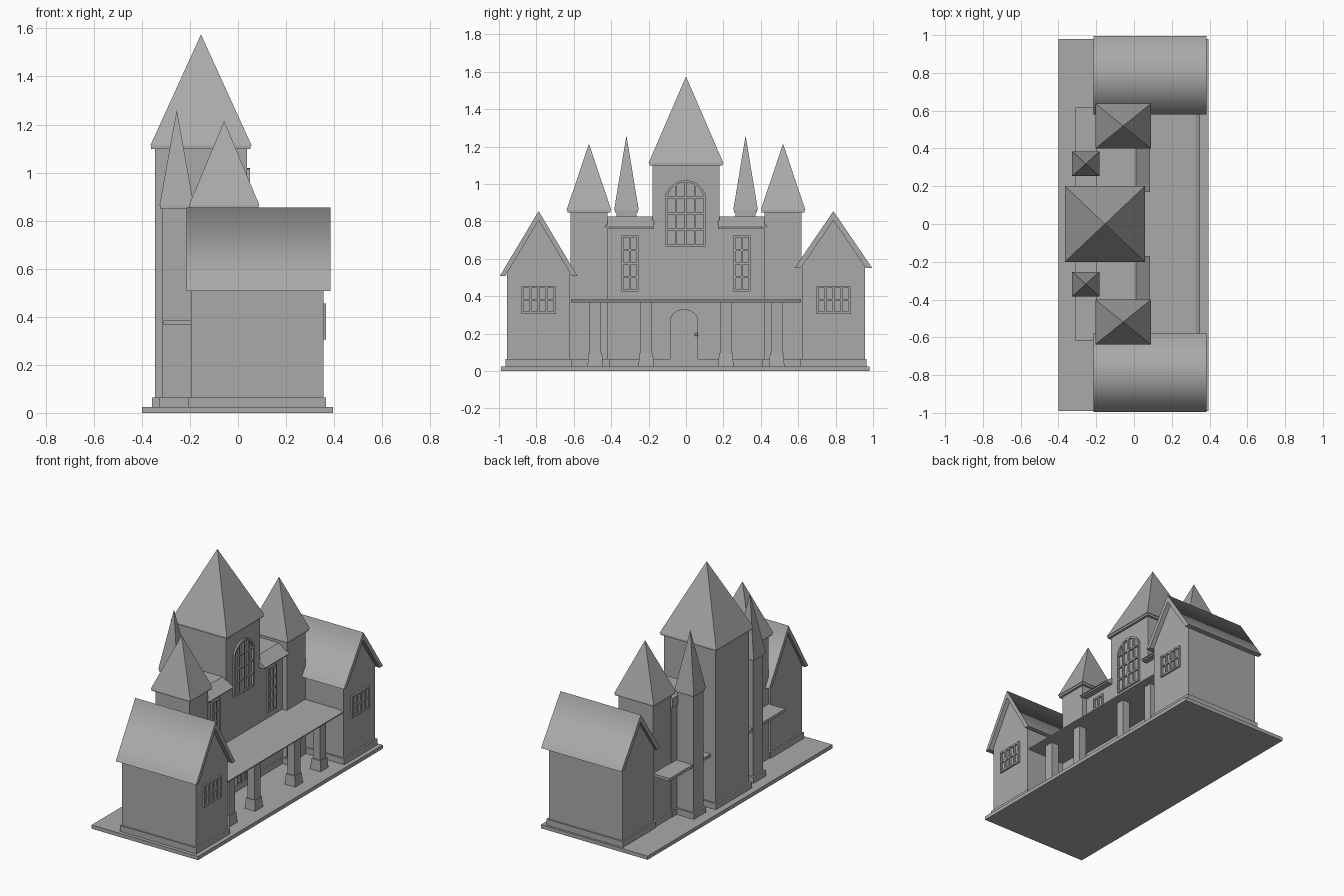
import bpy, bmesh, math

cube = bpy.data.objects.get("Cube")
if cube:
    bpy.data.objects.remove(cube, do_unlink=True)

GREY = (0.4, 0.4, 0.4, 1)
stone = bpy.data.materials.new("stone_grey")
stone.use_nodes = True
stone.diffuse_color = GREY
stone.node_tree.nodes["Principled BSDF"].inputs["Base Color"].default_value = GREY


def finish(name, bm):
    bmesh.ops.recalc_face_normals(bm, faces=bm.faces[:])
    mesh = bpy.data.meshes.new(name)
    bm.to_mesh(mesh)
    bm.free()
    mesh.materials.append(stone)
    ob = bpy.data.objects.new(name, mesh)
    bpy.context.collection.objects.link(ob)
    return ob


def add_frustum(bm, bottom, top, z0, z1):
    """Box between two rectangles (x0, x1, y0, y1)."""
    def ring(r, z):
        return [bm.verts.new((r[a], r[b], z)) for a, b in ((0, 2), (1, 2), (1, 3), (0, 3))]
    lo, hi = ring(bottom, z0), ring(top, z1)
    bm.faces.new(lo)
    bm.faces.new(hi)
    for i in range(4):
        j = (i + 1) % 4
        bm.faces.new((lo[i], lo[j], hi[j], hi[i]))


def box(name, rect, z0, z1):
    bm = bmesh.new()
    add_frustum(bm, rect, rect, z0, z1)
    return finish(name, bm)


def grow(rect, d):
    return (rect[0] - d, rect[1] + d, rect[2] - d, rect[3] + d)


def prism(name, points, start, end, axis="x", smooth_up=False):
    """Extrude a (y, z) profile along x, or an (x, z) profile along y."""
    def place(p, t):
        return (t, p[0], p[1]) if axis == "x" else (p[0], t, p[1])
    bm = bmesh.new()
    a = [bm.verts.new(place(p, start)) for p in points]
    b = [bm.verts.new(place(p, end)) for p in points]
    bm.faces.new(a)
    bm.faces.new(b)
    for i in range(len(a)):
        j = (i + 1) % len(a)
        bm.faces.new((a[i], a[j], b[j], b[i]))
    bmesh.ops.recalc_face_normals(bm, faces=bm.faces[:])
    if smooth_up:
        for f in bm.faces:
            f.smooth = f.normal.z > 0.2
    return finish(name, bm)


def spire(name, rect, z, apex):
    """Pyramid roof standing on a thin eave slab."""
    box(name + "_eave", grow(rect, -0.004), z - 0.014, z)
    bm = bmesh.new()
    base = [bm.verts.new((rect[a], rect[b], z)) for a, b in ((0, 2), (1, 2), (1, 3), (0, 3))]
    tip = bm.verts.new(((rect[0] + rect[1]) / 2, (rect[2] + rect[3]) / 2, apex))
    bm.faces.new(base)
    for i in range(4):
        bm.faces.new((base[i], base[(i + 1) % 4], tip))
    finish(name, bm)


def tower(name, rect, height, overhang, apex):
    box(name + "_wall", rect, 0.02, height)
    box(name + "_plinth", grow(rect, 0.012), 0.02, 0.065)
    spire(name + "_roof", grow(rect, overhang), height + 0.012, apex)


def arch(cy, half, z0, spring, rise, inset=0.0):
    """Arched outline, from one foot over the top to the other."""
    h, r = half - inset, rise - inset
    curve = [(cy - h * math.cos(math.pi * i / 12), spring + r * math.sin(math.pi * i / 12))
             for i in range(13)]
    return [(cy - h, z0)] + curve + [(cy + h, z0)]


def lattice(name, x, y0, y1, z0, z1, cols, rows, rise=0.0, bar=0.012, depth=0.012):
    """Window bars standing on a wall; an arched head if rise is given."""
    bm = bmesh.new()
    cy, half, spring = (y0 + y1) / 2, (y1 - y0) / 2, z1 - rise
    for i in range(cols + 1):
        y = y0 + bar / 2 + (y1 - y0 - bar) * i / cols
        top = spring + rise * math.sqrt(max(0, 1 - ((y - cy) / half) ** 2))
        r = (x - 0.01, x + depth, y - bar / 2, y + bar / 2)
        add_frustum(bm, r, r, z0, top - (0.004 if rise else 0))
    for i in range(rows + 1):
        z = z0 + (z1 - z0 - bar) * i / rows
        k = max(0, z + bar - spring) / rise if rise else 0
        w = half * math.sqrt(max(0, 1 - k * k))
        if w > 0.01:
            r = (x - 0.01, x + depth - 0.001, cy - w, cy + w)
            add_frustum(bm, r, r, z, z + bar)
    finish(name, bm)
    if rise:
        rim = arch(cy, half, z0, spring, rise) + arch(cy, half, z0, spring, rise, bar)[::-1]
        prism(name + "_rim", rim, x - 0.01, x + depth)


# Ground slab
box("ground_slab", (-0.4, 0.395, -0.99, 0.98), 0, 0.025)

# Central tower with its arched window
tower("central_tower", (-0.345, 0.037, -0.18, 0.18), 1.1, 0.02, 1.575)
lattice("central_window", 0.037, -0.11, 0.105, 0.665, 1.02, 4, 4, rise=0.1)

# Arched front door with panels, hinge side and knob
prism("door", arch(-0.01, 0.075, 0.025, 0.27, 0.06), 0.03, 0.046)
lattice("door_bars", 0.046, -0.085, 0.065, 0.065, 0.33, 3, 4, rise=0.06, bar=0.008, depth=0.005)
bm = bmesh.new()
bmesh.ops.create_uvsphere(bm, u_segments=12, v_segments=8, radius=0.009)
bmesh.ops.translate(bm, verts=bm.verts[:], vec=(0.058, 0.055, 0.195))
finish("door_knob", bm)

# Porch roof with a sloping front edge
prism("porch_roof", [(-0.31, 0.365), (0.35, 0.365), (0.35, 0.373), (0.325, 0.385), (-0.31, 0.385)],
      -0.616, 0.616, axis="y")

for side, s in (("left", 1), ("right", -1)):
    def span(a, b):
        return tuple(sorted((s * a, s * b)))

    # Outer and slender towers
    tower(side + "_outer_tower", (-0.185, 0.07) + span(0.42, 0.618), 0.85, 0.02, 1.215)
    tower(side + "_slender_tower", (-0.315, -0.195) + span(0.265, 0.372), 0.85, 0.012, 1.26)

    # Linking wall, its roof and tall window
    link = span(0.17, 0.43)
    box(side + "_link_wall", (-0.19, 0.037) + link, 0.02, 0.8)
    box(side + "_link_plinth", (-0.2, 0.047) + link, 0.02, 0.065)
    prism(side + "_link_roof", [(-0.2, 0.76), (0.077, 0.76), (0.077, 0.77), (0.085, 0.77),
                                (0.01, 0.825), (-0.2, 0.825)], *link, axis="y")
    lattice(side + "_tall_window", 0.037, *span(0.255, 0.345), 0.425, 0.725, 2, 4)

    # Porch pillars on tapered bases
    for n, y in (("inner", 0.213), ("outer", 0.485)):
        cy = s * y
        core = (0.24, 0.295, cy - 0.03, cy + 0.03)
        box(f"{side}_{n}_pillar", core, 0.02, 0.37)
        bm = bmesh.new()
        add_frustum(bm, grow(core, 0.012), grow(core, 0.006), 0.02, 0.095)
        finish(f"{side}_{n}_pillar_base", bm)

    # Gabled wing
    c, eave, peak, under = s * 0.788, (0.55 if s > 0 else 0.507), 0.855, 0.805
    slope = (peak - eave) / 0.208
    wi, half = (under - eave) / slope, 0.168
    shoulder = under - slope * half
    prism(side + "_wing_wall", [(c - half, 0.02), (c + half, 0.02), (c + half, shoulder),
                                (c, under), (c - half, shoulder)], -0.195, 0.355)
    box(side + "_wing_plinth", (-0.205, 0.366, c - half - 0.01, c + half + 0.01), 0.02, 0.065)
    prism(side + "_wing_roof", [(c - 0.208, eave), (c, peak), (c + 0.208, eave), (c + wi, eave),
                                (c, under), (c - wi, eave)], -0.215, 0.385, smooth_up=True)
    lattice(side + "_wing_window", 0.355, *span(0.697, 0.88), 0.305, 0.455, 4, 2)
